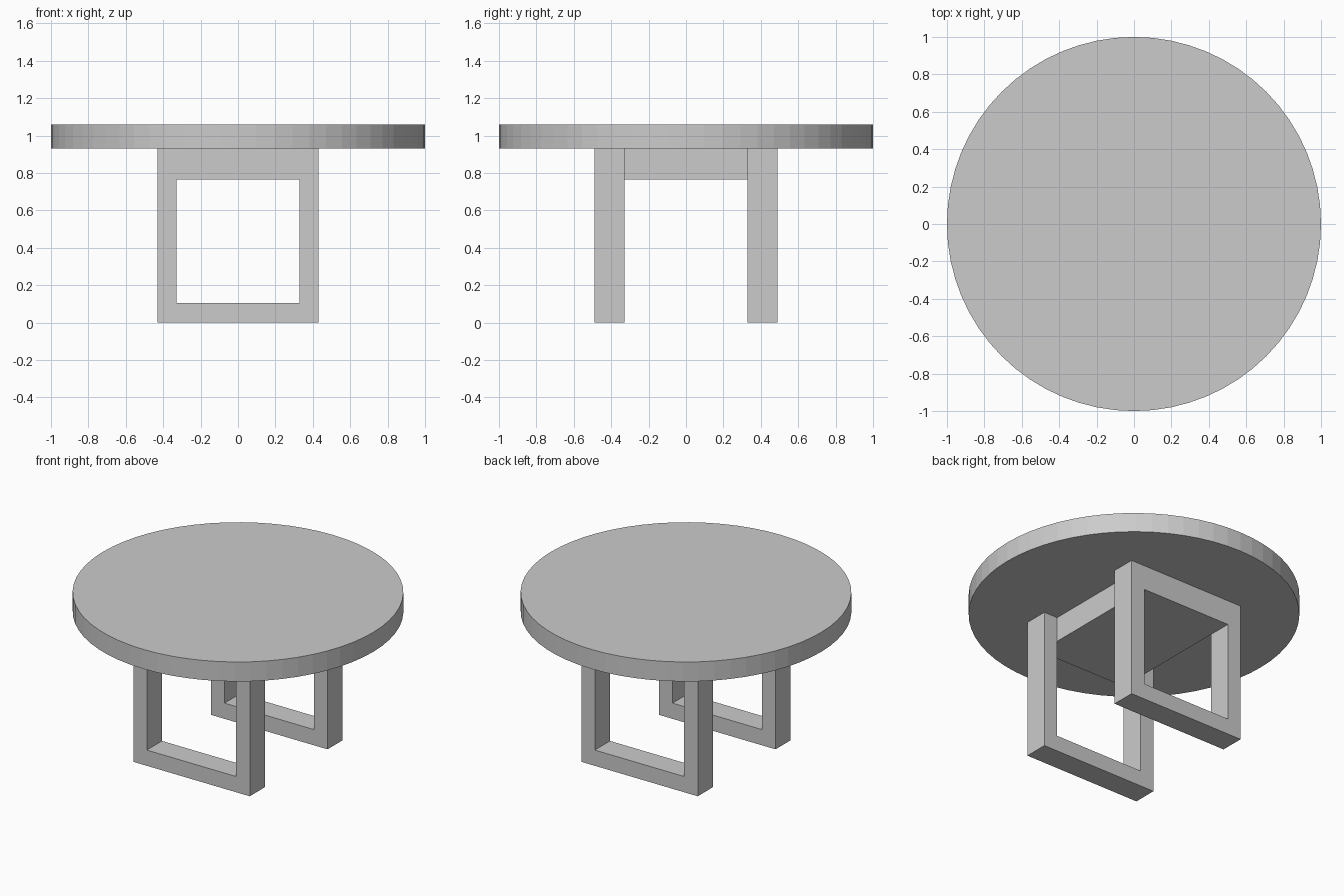
import bpy
import bmesh

if "Cube" in bpy.data.objects:
    bpy.data.objects.remove(bpy.data.objects["Cube"])

TOP_Z, UNDER_Z = 1.06, 0.93      # table top faces
OPEN_LO, OPEN_HI = 0.105, 0.765  # frame opening heights
OUT_X, IN_X = 0.43, 0.33         # frame half widths
IN_Y, OUT_Y = 0.33, 0.49         # frame depth range


def make_object(name, bm):
    bmesh.ops.recalc_face_normals(bm, faces=bm.faces)
    mesh = bpy.data.meshes.new(name)
    bm.to_mesh(mesh)
    bm.free()
    obj = bpy.data.objects.new(name, mesh)
    bpy.context.collection.objects.link(obj)
    return obj


def leg_frame(name, y0, y1):
    """Rectangular ring in the xz plane, extruded along y."""
    bm = bmesh.new()

    def ring(hx, lo, hi):
        return [bm.verts.new((x, y0, z))
                for x, z in ((-hx, lo), (hx, lo), (hx, hi), (-hx, hi))]

    outer = ring(OUT_X, 0, UNDER_Z)
    inner = ring(IN_X, OPEN_LO, OPEN_HI)
    faces = [bm.faces.new((outer[i], outer[(i + 1) % 4], inner[(i + 1) % 4], inner[i]))
             for i in range(4)]
    geom = bmesh.ops.extrude_face_region(bm, geom=faces, use_keep_orig=True)["geom"]
    verts = [v for v in geom if isinstance(v, bmesh.types.BMVert)]
    bmesh.ops.translate(bm, verts=verts, vec=(0, y1 - y0, 0))
    return make_object(name, bm)


# Round table top
bpy.ops.mesh.primitive_cylinder_add(vertices=64, radius=1, depth=TOP_Z - UNDER_Z,
                                    location=(0, 0, (TOP_Z + UNDER_Z) / 2))
bpy.context.object.name = "table_top"

# Open rectangular leg frames, front and back
leg_frame("front_leg_frame", -OUT_Y, -IN_Y)
leg_frame("back_leg_frame", IN_Y, OUT_Y)

# Solid block under the top joining both frames
bpy.ops.mesh.primitive_cube_add(size=1, location=(0, 0, (OPEN_HI + UNDER_Z) / 2))
block = bpy.context.object
block.name = "support_block"
block.scale = (2 * IN_X, 2 * IN_Y, UNDER_Z - OPEN_HI)
